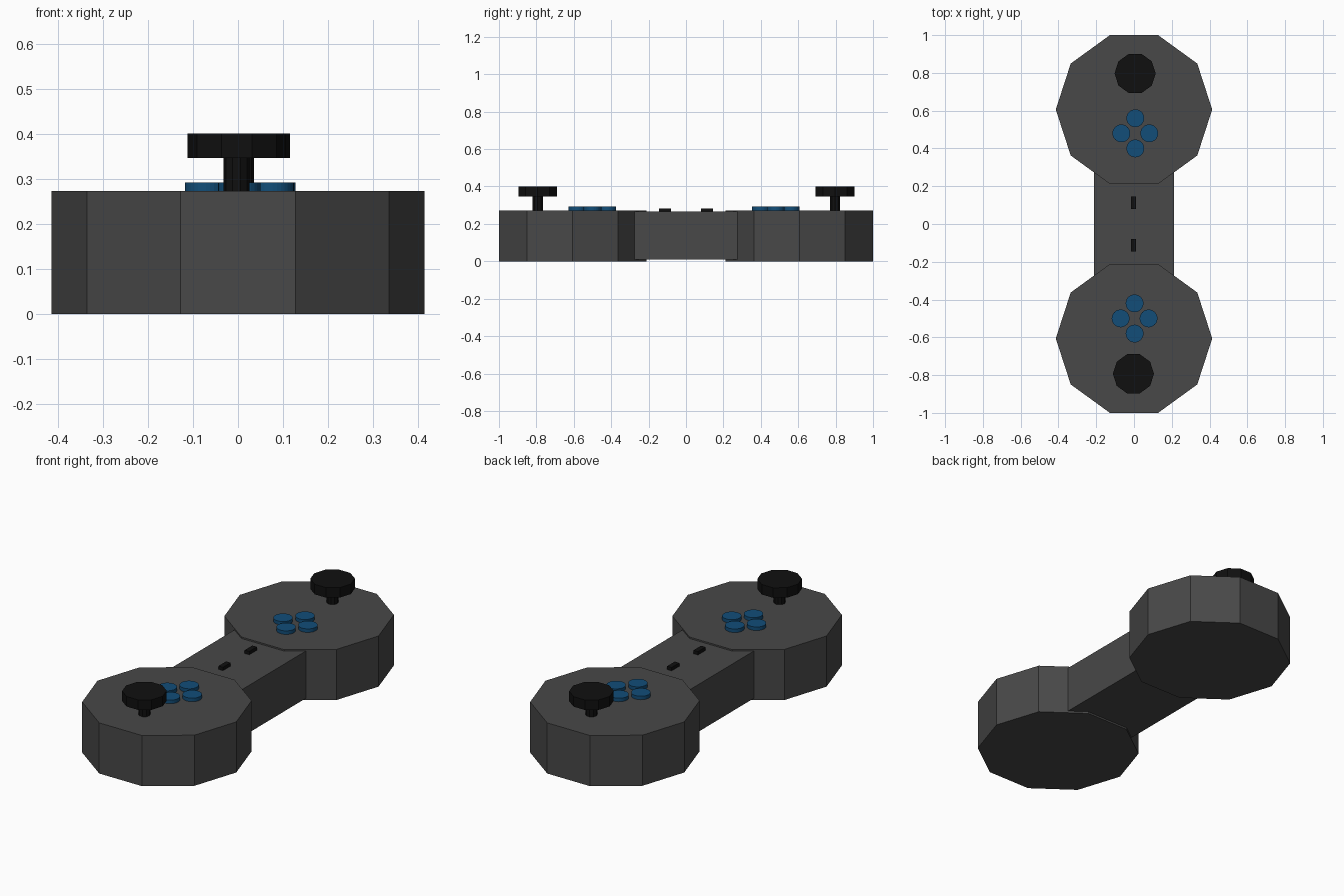
import bpy
import math

if "Cube" in bpy.data.objects:
    bpy.data.objects.remove(bpy.data.objects["Cube"])


def material(name, rgb):
    m = bpy.data.materials.new(name)
    m.diffuse_color = (*rgb, 1)
    m.use_nodes = True
    m.node_tree.nodes["Principled BSDF"].inputs["Base Color"].default_value = m.diffuse_color
    return m


GREY = material("dark_grey", (0.065, 0.065, 0.065))
BLACK = material("black", (0.005, 0.005, 0.005))
BLUE = material("blue", (0.006, 0.075, 0.19))


def finish(name, mat):
    ob = bpy.context.object
    ob.name = name
    ob.data.materials.append(mat)
    return ob


def prism(name, x, y, r, z0, z1, sides, mat):
    # rotated so that a corner points along +x
    bpy.ops.mesh.primitive_cylinder_add(
        vertices=sides, radius=r, depth=z1 - z0,
        location=(x, y, (z0 + z1) / 2), rotation=(0, 0, math.pi / 2))
    bpy.ops.object.transform_apply(location=False, rotation=True, scale=True)
    return finish(name, mat)


def box(name, size, loc, mat):
    bpy.ops.mesh.primitive_cube_add(size=1, location=loc)
    bpy.context.object.scale = size
    bpy.ops.object.transform_apply(location=False, rotation=False, scale=True)
    return finish(name, mat)


TOP = 0.273

# Bridge between the two grips
box("bridge", (0.426, 0.62, 0.255), (0, 0, 0.1375), GREY)

# side, direction, stick centre, button cluster centre
for side, s, stick, pad in (("front", -1, (-0.003, -0.793), (0.003, -0.5)),
                            ("back", 1, (0.006, 0.797), (0.007, 0.48))):
    # Ten-sided grip
    prism(side + "_grip", 0, s * 0.606, 0.414, 0, TOP, 10, GREY)

    # Thumb stick: stem and cap
    prism(side + "_stick_stem", *stick, 0.029, TOP - 0.01, 0.35, 10, BLACK)
    prism(side + "_stick_cap", *stick, 0.109, 0.346, 0.4, 10, BLACK)

    # Four round buttons in a diamond
    for i, (dx, dy) in enumerate(((0.074, 0), (0, 0.08), (-0.074, 0), (0, -0.08))):
        prism(f"{side}_button_{i + 1}", pad[0] + dx, pad[1] + dy,
              0.047, TOP - 0.01, 0.292, 32, BLUE)

    # Small menu button on the bridge
    box(side + "_menu_button", (0.027, 0.065, 0.028), (-0.002, s * 0.112, 0.269), BLACK)
